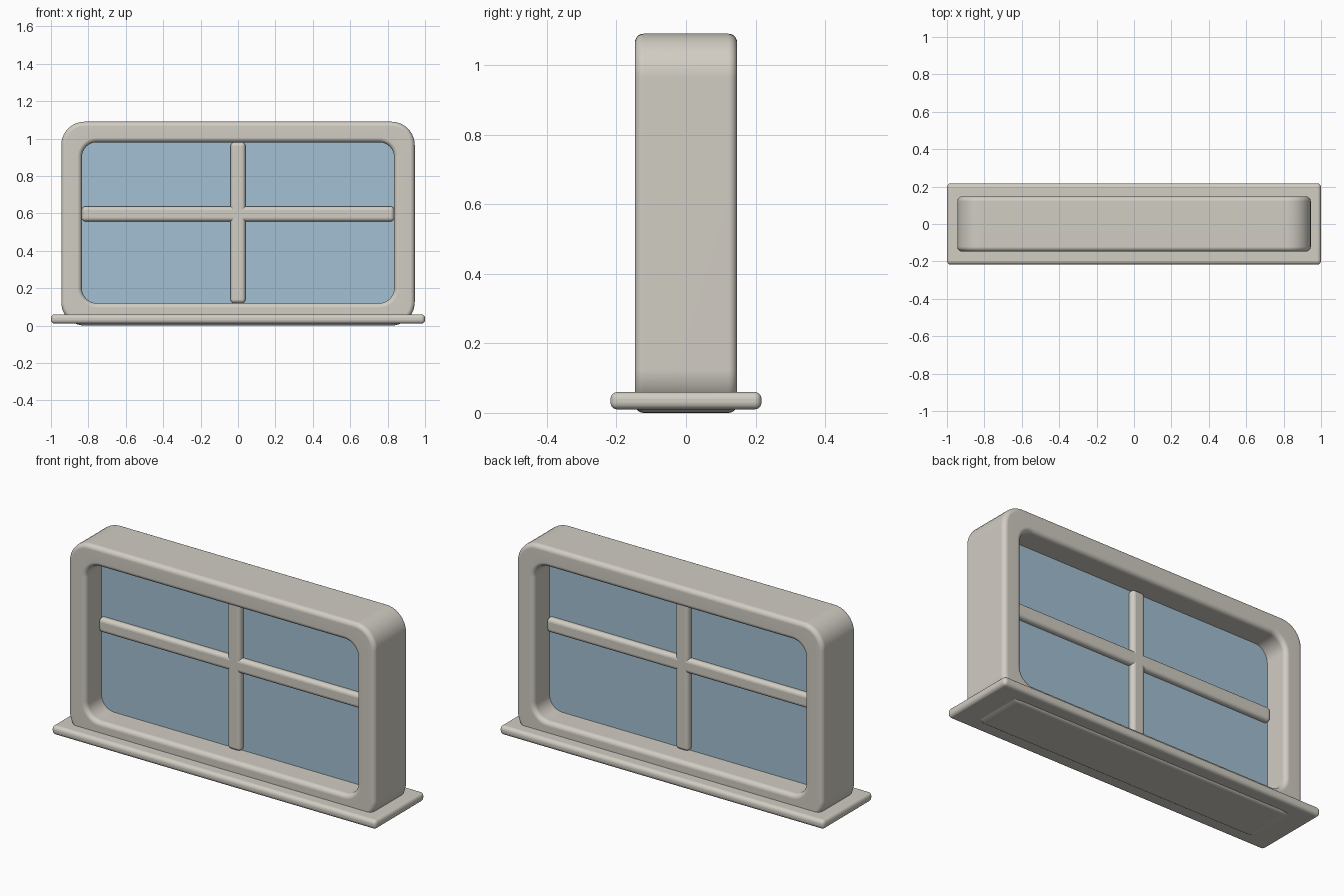
import bpy
import bmesh
from math import sin, cos, pi

cube = bpy.data.objects.get("Cube")
if cube:
    bpy.data.objects.remove(cube, do_unlink=True)


def make_material(name, color):
    mat = bpy.data.materials.new(name)
    mat.use_nodes = True
    mat.diffuse_color = color
    mat.node_tree.nodes["Principled BSDF"].inputs["Base Color"].default_value = color
    return mat


stone = make_material("warm_grey", (0.64, 0.61, 0.55, 1))
pane = make_material("pale_blue", (0.36, 0.53, 0.65, 1))


def finish(name, bm, mat, bevel=0):
    bmesh.ops.recalc_face_normals(bm, faces=bm.faces)
    mesh = bpy.data.meshes.new(name)
    bm.to_mesh(mesh)
    bm.free()
    mesh.materials.append(mat)
    obj = bpy.data.objects.new(name, mesh)
    bpy.context.collection.objects.link(obj)
    if bevel:
        mod = obj.modifiers.new("Bevel", 'BEVEL')
        mod.width = bevel
        mod.segments = 5
    bpy.ops.object.select_all(action='DESELECT')
    obj.select_set(True)
    bpy.context.view_layer.objects.active = obj
    bpy.ops.object.shade_smooth_by_angle(angle=pi / 5)
    obj.modifiers.new("Even shading", 'WEIGHTED_NORMAL').keep_sharp = True
    return obj


def box(name, size, z, mat, bevel=0):
    bm = bmesh.new()
    bmesh.ops.create_cube(bm, size=1)
    bmesh.ops.scale(bm, vec=size, verts=bm.verts)
    bmesh.ops.translate(bm, vec=(0, 0, z), verts=bm.verts)
    return finish(name, bm, mat, bevel)


def ring(bm, half, z0, z1, r, inset, y, steps=10):
    """Rounded rectangle of vertices, shrunk by inset, at depth y."""
    verts = []
    corners = [(half - r, z1 - r), (r - half, z1 - r),
               (r - half, z0 + r), (half - r, z0 + r)]
    for k, (cx, cz) in enumerate(corners):
        for i in range(steps + 1):
            a = (k + i / steps) * pi / 2
            verts.append(bm.verts.new((cx + (r - inset) * cos(a), y,
                                       cz + (r - inset) * sin(a))))
    return verts


# Frame: rounded cross-section lofted around the opening
OUTER = (0.945, 0.0, 1.09, 0.125)
INNER = (0.835, 0.12, 0.98, 0.08)
DEPTH, EDGE, SEG = 0.147, 0.025, 5
bm = bmesh.new()
rings = []
for quarter in range(4):
    side = -1 if quarter in (0, 3) else 1
    shape, way = (OUTER, 1) if quarter < 2 else (INNER, -1)
    for i in range(SEG + 1):
        a = i / SEG * pi / 2
        if quarter % 2:
            a = pi / 2 - a
        # a = 0 lies on the flat face, a = 90 degrees on the side wall
        inset = EDGE * (1 - sin(a)) * way
        y = side * (DEPTH - EDGE * (1 - cos(a)))
        rings.append((shape, inset, y))
loops = [ring(bm, *shape, inset, y) for shape, inset, y in rings]
n = len(loops[0])
for j, a in enumerate(loops):
    b = loops[(j + 1) % len(loops)]
    for i in range(n):
        k = (i + 1) % n
        bm.faces.new((a[i], a[k], b[k], b[i]))
finish("frame", bm, stone)

# Sill, glass and crossing bars
box("sill", (2.0, 0.434, 0.05), 0.035, stone, 0.02)
box("glass", (1.68, 0.02, 0.87), 0.55, pane)
box("horizontal_bar", (1.67, 0.08, 0.08), 0.597, stone, 0.02)
box("vertical_bar", (0.08, 0.08, 0.86), 0.55, stone, 0.02)
